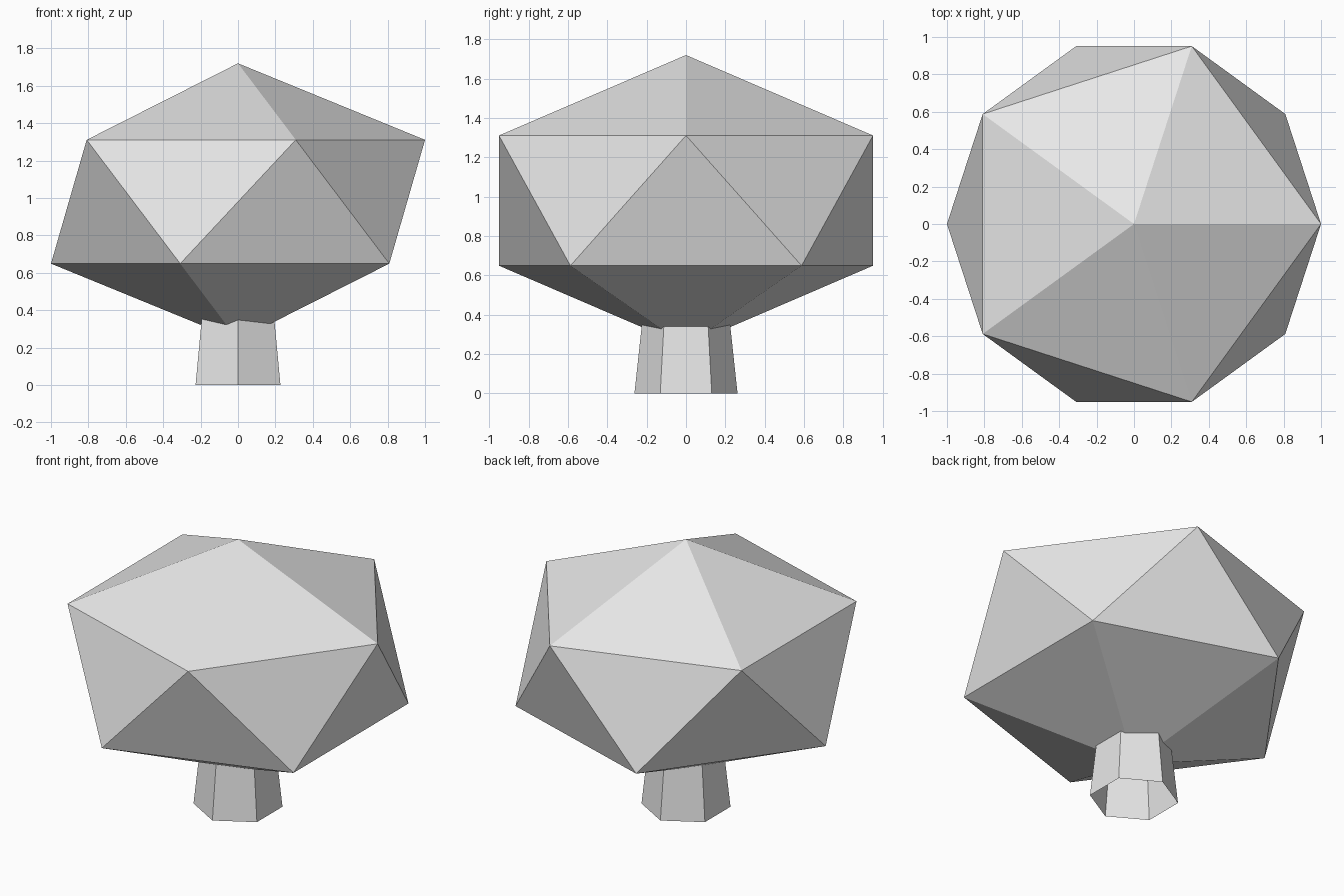
import bpy
import math

cube = bpy.data.objects.get("Cube")
if cube:
    bpy.data.objects.remove(cube, do_unlink=True)

# Single pale grey colour
grey = bpy.data.materials.new("pale_grey")
colour = (0.8, 0.8, 0.8, 1.0)
grey.diffuse_color = colour
grey.use_nodes = True
grey.node_tree.nodes["Principled BSDF"].inputs["Base Color"].default_value = colour


def finish(name):
    """Name the active object, apply its scale and give it the flat grey."""
    obj = bpy.context.object
    obj.name = name
    bpy.ops.object.transform_apply(location=False, rotation=False, scale=True)
    obj.data.materials.append(grey)
    bpy.ops.object.shade_flat()
    return obj


# Crown: a squashed twenty-sided ball whose vertex rings have radius 1
RING = 2 / math.sqrt(5)
bpy.ops.mesh.primitive_ico_sphere_add(subdivisions=1, radius=1, location=(0, 0, 0.98))
bpy.context.object.scale = (1 / RING, 1 / RING, 0.74)
finish("crown")

# Trunk: an open, tapered six-sided tube that runs up into the crown
HEIGHT = 0.4
bpy.ops.mesh.primitive_cone_add(vertices=6, radius1=0.262, radius2=0.219, depth=HEIGHT,
                                end_fill_type='NOTHING', location=(0, 0, HEIGHT / 2))
finish("trunk")
